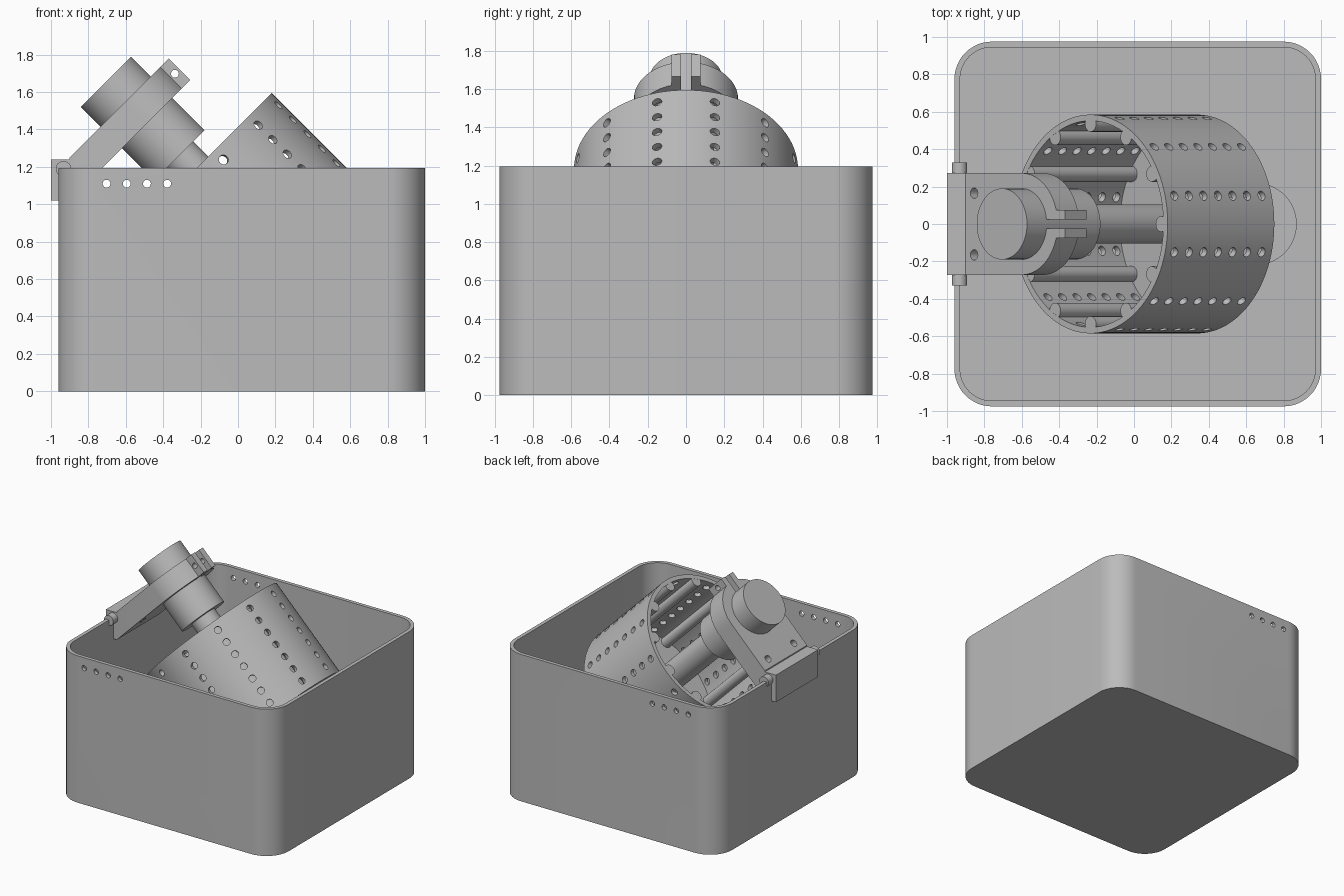
import bpy, bmesh
from math import sin, cos, pi, radians, asin
from mathutils import Matrix, Vector

if "Cube" in bpy.data.objects:
    bpy.data.objects.remove(bpy.data.objects["Cube"])

grey = bpy.data.materials.new("plain_grey")
grey.use_nodes = True
COLOUR = (0.5, 0.5, 0.5, 1)
grey.diffuse_color = COLOUR
grey.node_tree.nodes["Principled BSDF"].inputs["Base Color"].default_value = COLOUR

UPRIGHT = Matrix.Identity(4)
TILT = Matrix.Rotation(-pi / 4, 4, "Y")   # local z runs along the drum axis
AXIS = 0.67                               # local x of the drum axis
DRUM_R, DRUM_LOW, DRUM_TOP = 0.585, 0.194, 1.0


def arc(cx, cy, r, a0, a1, n):
    return [(cx + r * cos(a0 + (a1 - a0) * i / n),
             cy + r * sin(a0 + (a1 - a0) * i / n)) for i in range(n + 1)]


def circle(cx, r, z, n=64):
    return [(x, y, z) for x, y in arc(cx, 0, r, 0, 2 * pi, n)[:-1]]


def rounded(cx, hx, hy, r, z):
    pts = []
    for k, (sx, sy) in enumerate([(1, 1), (-1, 1), (-1, -1), (1, -1)]):
        pts += arc(cx + sx * (hx - r), sy * (hy - r), r, k * pi / 2, (k + 1) * pi / 2, 12)
    return [(x, y, z) for x, y in pts]


def add_loft(bm, rings):
    loops = [[bm.verts.new(p) for p in ring] for ring in rings]
    n = len(loops[0])
    for a, b in zip(loops, loops[1:]):
        for i in range(n):
            bm.faces.new((a[i], a[(i + 1) % n], b[(i + 1) % n], b[i]))
    bm.faces.new(loops[0][::-1])
    bm.faces.new(loops[-1])


def add_rod(bm, p, q, r, n=16):
    p, q = Vector(p), Vector(q)
    turn = (q - p).to_track_quat("Z", "Y").to_matrix().to_4x4()
    bmesh.ops.create_cone(bm, cap_ends=True, segments=n, radius1=r, radius2=r,
                          depth=(q - p).length,
                          matrix=Matrix.Translation((p + q) / 2) @ turn)


def finish(name, bm, frame=UPRIGHT):
    bmesh.ops.recalc_face_normals(bm, faces=bm.faces)
    bm.transform(frame)
    mesh = bpy.data.meshes.new(name)
    bm.to_mesh(mesh)
    bm.free()
    mesh.materials.append(grey)
    ob = bpy.data.objects.new(name, mesh)
    bpy.context.collection.objects.link(ob)
    return ob


def loft(name, rings, frame=UPRIGHT):
    bm = bmesh.new()
    add_loft(bm, rings)
    return finish(name, bm, frame)


def rods(name, items, frame=UPRIGHT, n=16):
    bm = bmesh.new()
    for p, q, r in items:
        add_rod(bm, p, q, r, n)
    return finish(name, bm, frame)


def activate(ob):
    bpy.ops.object.select_all(action="DESELECT")
    ob.select_set(True)
    bpy.context.view_layer.objects.active = ob


def cut(ob, cutter):
    cutter.hide_render = True
    mod = ob.modifiers.new("holes", "BOOLEAN")
    mod.operation, mod.solver, mod.object = "DIFFERENCE", "EXACT", cutter
    activate(ob)
    bpy.ops.object.modifier_apply(modifier=mod.name)
    bpy.data.objects.remove(cutter)


def smooth(ob):
    activate(ob)
    bpy.ops.object.shade_smooth_by_angle(angle=radians(30))


parts = []

# Open tub with rounded corners and a row of small holes in both side walls
tub = loft("tub", [rounded(0.02, 0.98, 0.975, 0.2, 0), rounded(0.02, 0.98, 0.975, 0.2, 1.195),
                   rounded(0.02, 0.95, 0.945, 0.17, 1.195), rounded(0.02, 0.95, 0.945, 0.17, 0.03)])
cut(tub, rods("tub_hole_cutter", [((-0.703 + 0.108 * i, -1.1, 1.11),
                                   (-0.703 + 0.108 * i, 1.1, 1.11), 0.021) for i in range(4)]))
parts.append(tub)

# Low round pad on the floor under the drum
parts.append(loft("floor_pad", [circle(0.65, 0.22, 0.02), circle(0.65, 0.22, 0.045)]))

# Tilted drum with twelve rows of holes
drum = loft("drum", [circle(AXIS, DRUM_R, DRUM_LOW, 96), circle(AXIS, DRUM_R, DRUM_TOP, 96),
                     circle(AXIS, DRUM_R - 0.033, DRUM_TOP, 96),
                     circle(AXIS, DRUM_R - 0.033, DRUM_LOW + 0.03, 96)], TILT)
holes = []
for k in range(12):
    a = radians(15 + 30 * k)
    for i in range(7):
        z = DRUM_TOP - 0.07 - 0.11 * i
        holes.append(((AXIS + 0.5 * cos(a), 0.5 * sin(a), z),
                      (AXIS + 0.65 * cos(a), 0.65 * sin(a), z), 0.026))
cut(drum, rods("drum_hole_cutter", holes, TILT))
parts.append(drum)

# Round lifting ribs inside the drum, between the rows of holes
ribs = []
for k in range(12):
    x, y = AXIS + 0.535 * cos(k * pi / 6), 0.535 * sin(k * pi / 6)
    ribs.append(((x, y, DRUM_LOW + 0.01), (x, y, DRUM_TOP - 0.001), 0.042))
parts.append(rods("drum_ribs", ribs, TILT, 24))

# Motor and its shaft, in line with the drum
parts.append(loft("motor", [circle(AXIS, 0.19, 1.114), circle(AXIS, 0.19, 1.669)], TILT))
parts.append(loft("shaft", [circle(AXIS, 0.105, DRUM_LOW + 0.02), circle(AXIS, 0.105, 1.13)], TILT))

# Clamp arm: flat plate with a split ring and two ears
EAR, GAP, RING, END = 0.075, 0.025, 0.272, 0.997


def arm_ring(z):
    start = z - 1.273                     # the near end is cut upright
    e, g = asin(EAR / RING), asin(GAP / 0.19)
    pts = [(start, -RING)] + arc(AXIS, 0, RING, -pi / 2, -e, 16)
    pts += [(END, -EAR), (END, -GAP)]
    pts += arc(AXIS, 0, 0.19, -g, g - 2 * pi, 62)
    pts += [(END, GAP), (END, EAR)]
    pts += arc(AXIS, 0, RING, e, pi / 2, 16) + [(start, RING)]
    return [(x, y, z) for x, y in pts]


arm = loft("clamp_arm", [arm_ring(1.358), arm_ring(1.52)], TILT)
cut(arm, rods("arm_hole_cutter",
              [((0.311, s * 0.165, 1.2), (0.311, s * 0.165, 1.7), 0.028) for s in (-1, 1)]
              + [((0.962, -0.2, 1.439), (0.962, 0.2, 1.439), 0.021)], TILT))
parts.append(arm)

# Hinge bracket hooked over the wall, with a cross pin
parts.append(loft("hinge_bracket", [[(x, y, z) for x, y in
                                     [(-1, -RING), (-0.9, -RING), (-0.9, RING), (-1, RING)]]
                                    for z in (1.02, 1.24)]))
parts.append(rods("hinge_pin", [((-0.933, -0.33, 1.19), (-0.933, 0.33, 1.19), 0.041)], n=32))

for part in parts:
    smooth(part)
